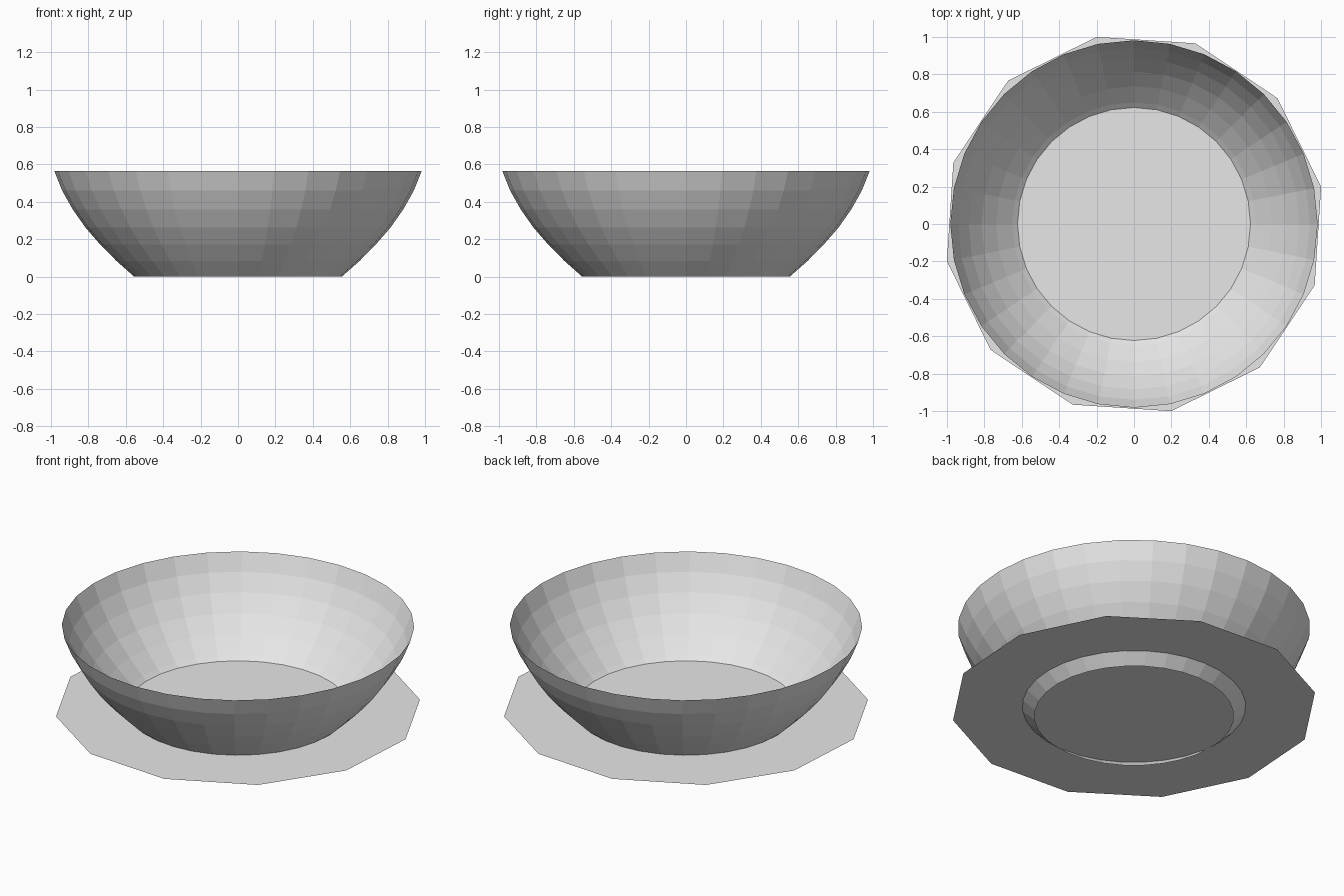
import bpy, bmesh
from math import cos, sin, radians, tau

cube = bpy.data.objects.get("Cube")
if cube:
    bpy.data.objects.remove(cube, do_unlink=True)

# Single neutral grey
grey = bpy.data.materials.new("light grey")
grey.use_nodes = True
colour = (0.8, 0.8, 0.8, 1)
grey.diffuse_color = colour
grey.node_tree.nodes["Principled BSDF"].inputs["Base Color"].default_value = colour


def ring(bm, radius, z, count, turn=0.0):
    return [bm.verts.new((radius * cos(turn + tau * i / count),
                          radius * sin(turn + tau * i / count), z))
            for i in range(count)]


def finish(name, bm):
    mesh = bpy.data.meshes.new(name)
    bm.to_mesh(mesh)
    bm.free()
    mesh.materials.append(grey)
    obj = bpy.data.objects.new(name, mesh)
    bpy.context.collection.objects.link(obj)
    return obj


# Thin, open-bottomed bowl wall: (radius, height) from foot to rim
profile = [(0.555, 0), (0.65, 0.084), (0.737, 0.172), (0.815, 0.262),
           (0.884, 0.36), (0.94, 0.46), (0.982, 0.565)]
bm = bmesh.new()
rings = [ring(bm, r, z, 32) for r, z in profile]
for low, high in zip(rings, rings[1:]):
    for i in range(32):
        j = (i + 1) % 32
        bm.faces.new((low[i], low[j], high[j], high[i]))
finish("bowl_wall", bm)

# Flat twelve-sided sheet that passes through the bowl and forms its floor
bm = bmesh.new()
bm.faces.new(ring(bm, 1.02, 0.06, 12, radians(11.25)))
finish("floor_plate", bm)
